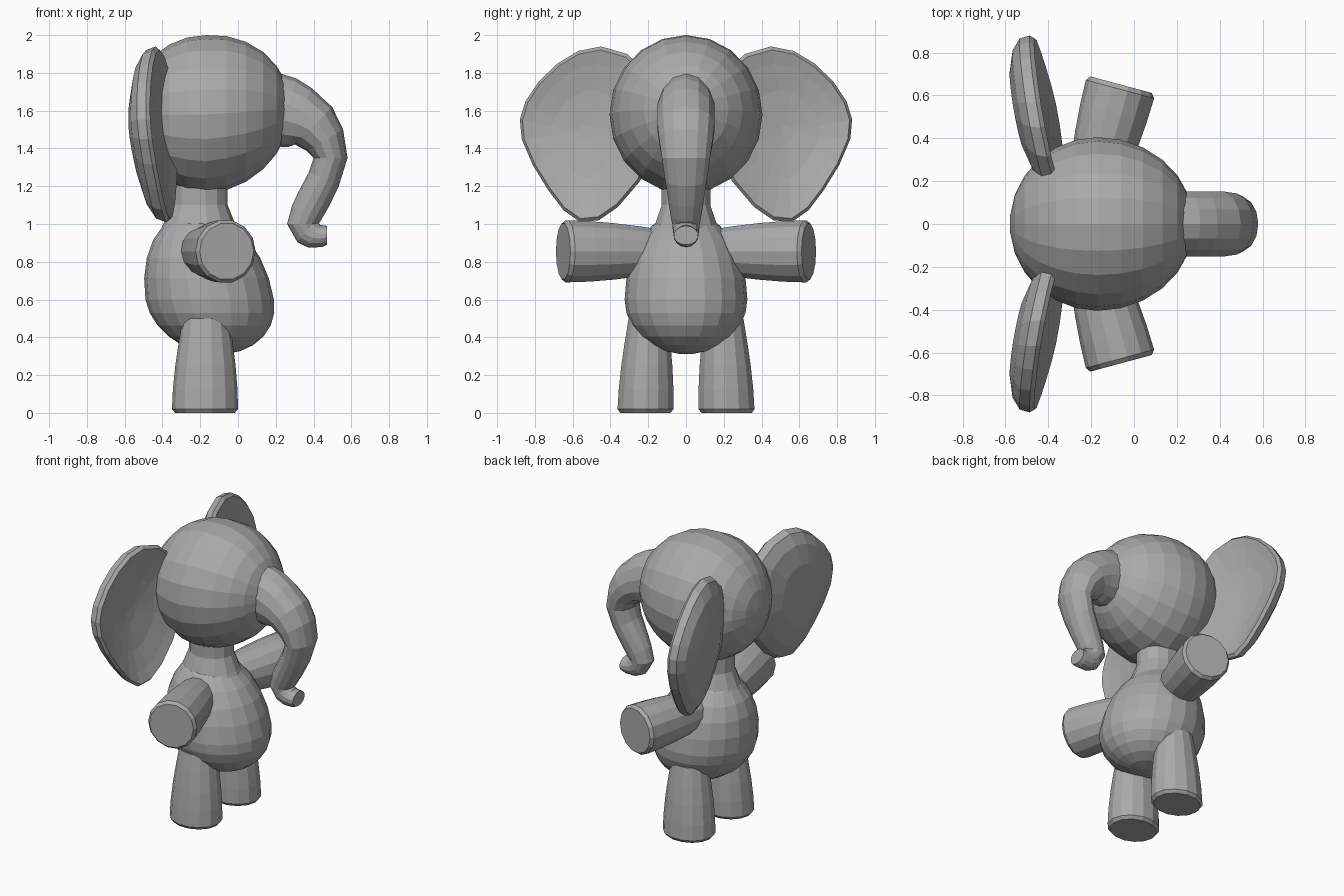
import bpy, bmesh, math
from mathutils import Vector

cube = bpy.data.objects.get("Cube")
if cube:
    bpy.data.objects.remove(cube)

# One plain grey material
grey = bpy.data.materials.new("soft_grey")
grey.use_nodes = True
colour = (0.4, 0.4, 0.4, 1)
grey.diffuse_color = colour
grey.node_tree.nodes["Principled BSDF"].inputs["Base Color"].default_value = colour

X, Y, Z = Vector((1, 0, 0)), Vector((0, 1, 0)), Vector((0, 0, 1))


def ring(centre, u, v, sides=14):
    """Ellipse of points around centre with half axes u and v."""
    angles = [math.tau * i / sides for i in range(sides)]
    return [centre + u * math.cos(a) + v * math.sin(a) for a in angles]


def loft(name, rings):
    """Skin a row of rings, cap both ends, keep the faces flat."""
    bm = bmesh.new()
    rows = [[bm.verts.new(point) for point in points] for points in rings]
    for lower, upper in zip(rows, rows[1:]):
        for i in range(len(lower)):
            bm.faces.new((lower[i - 1], lower[i], upper[i], upper[i - 1]))
    bm.faces.new(rows[0])
    bm.faces.new(rows[-1])
    bmesh.ops.recalc_face_normals(bm, faces=bm.faces)
    mesh = bpy.data.meshes.new(name)
    bm.to_mesh(mesh)
    bm.free()
    mesh.materials.append(grey)
    obj = bpy.data.objects.new(name, mesh)
    bpy.context.collection.objects.link(obj)


def spline_point(before, start, end, after, t):
    """Point and tangent of a smooth curve running from start to end."""
    pull = (end - before) / 2
    push = (after - start) / 2
    cubic = pull + push + (start - end) * 2
    square = (end - start) * 3 - pull * 2 - push
    point = start + pull * t + square * t * t + cubic * t ** 3
    tangent = pull + square * 2 * t + cubic * 3 * t * t
    return point, tangent


def egg(name, centre, low_pole, high_pole, u, v, steps=13):
    """Ellipsoid with a different reach, or lean, towards each pole."""
    rings = []
    for i in range(steps):
        angle = math.pi * (i + .4) / (steps - .2)
        reach = -math.cos(angle)
        pole = high_pole if reach > 0 else low_pole
        width = math.sin(angle)
        rings.append(ring(centre + pole * abs(reach), u * width, v * width, 20))
    loft(name, rings)


def limb(name, start, end, u, v, root_size):
    """Limb that swells from root_size to full size, with a blunt end."""
    rings = []
    for t, rounding in ((0, 1), (.25, 1), (.5, 1), (.75, 1), (.96, 1), (1, .9)):
        swell = math.sin(t * math.pi / 2)
        size = (root_size + (1 - root_size) * swell) * rounding
        rings.append(ring(start.lerp(end, t), u * size, v * size))
    loft(name, rings)


# Head, with the longer reach towards the trunk
egg("head", Vector((-.17, 0, 1.58)), X * -.41, Vector((.45, 0, .03)),
    Y * .405, Z * .42)

# Pear-shaped body leaning back towards the neck
egg("body", Vector((-.15, 0, .6)), Vector((.05, 0, -.29)),
    Vector((-.07, 0, .47)), X * .34, Y * .325)

# Neck, flaring into the shoulders
loft("neck", [ring(X * -.205 + Z * z, X * size, Y * size * .88)
              for z, size in ((.9, .24), (1, .19), (1.1, .15), (1.25, .15))])

# Trunk path: x, z and radius, curling forward at the tip
trunk = [Vector(p) for p in (
    (.1, 1.62, .2), (.25, 1.59, .19), (.4, 1.52, .14), (.49, 1.35, .09),
    (.4, 1.13, .09), (.34, 1, .08), (.4, .94, .07), (.47, .94, .05))]
rings = []
for i in range(len(trunk) - 1):
    stops = [trunk[min(max(k, 0), len(trunk) - 1)] for k in range(i - 1, i + 3)]
    last = i == len(trunk) - 2
    for t in (0, .5, 1) if last else (0, .5):
        (x, z, radius), tangent = spline_point(*stops, t)
        across = Vector((-tangent.y, 0, tangent.x)).normalized()
        breadth = min(.075 + .16 * (z - 1), .155)
        rings.append(ring(Vector((x, 0, z)), across * radius, Y * breadth))
loft("trunk", rings)

# Ear outline in y and z, smoothed between a few points
corners = [Vector(p) for p in (
    (.2, 1.8), (.45, 1.94), (.68, 1.85), (.85, 1.65), (.87, 1.45),
    (.73, 1.18), (.56, 1.01), (.36, 1.09), (.16, 1.4))]
count = len(corners)
outline = [spline_point(*[corners[(i + k) % count] for k in range(4)], t)[0]
           for i in range(count) for t in (0, .5)]
ear_middle = Vector((.54, 1.48))

# Nested outlines: a dished front, a thin rim and a domed back
scales = (.1, .5, .8, .96)
ear_layers = [(s, .07 * (1 - s * s)) for s in scales]
ear_layers.append((1, .025))
ear_layers += [(s, .16 - .1 * s ** 4) for s in reversed(scales)]

for side, label in ((1, "left"), (-1, "right")):
    # Ears, rim leaning back at the outer edge and forward at the bottom
    rings = []
    for scale, depth in ear_layers:
        points = [ear_middle.lerp(p, scale) for p in outline]
        rings.append([Vector((-.25 - .19 * y - .08 * (z - 1) - depth,
                              side * y, z)) for y, z in points])
    loft(label + "_ear", rings)

    # Arms, reaching out and a little forward
    shoulder = Vector((-.2, side * .13, .855))
    hand = Vector((-.06, side * .65, .855))
    across = (hand - shoulder).cross(Z).normalized()
    limb(label + "_arm", shoulder, hand, across * .165, Z * .168, .7)

    # Legs, widening towards flat feet
    limb(label + "_leg", Vector((-.17, side * .2, .5)),
         Vector((-.175, side * .215, 0)), X * .175, Y * .152, .7)
